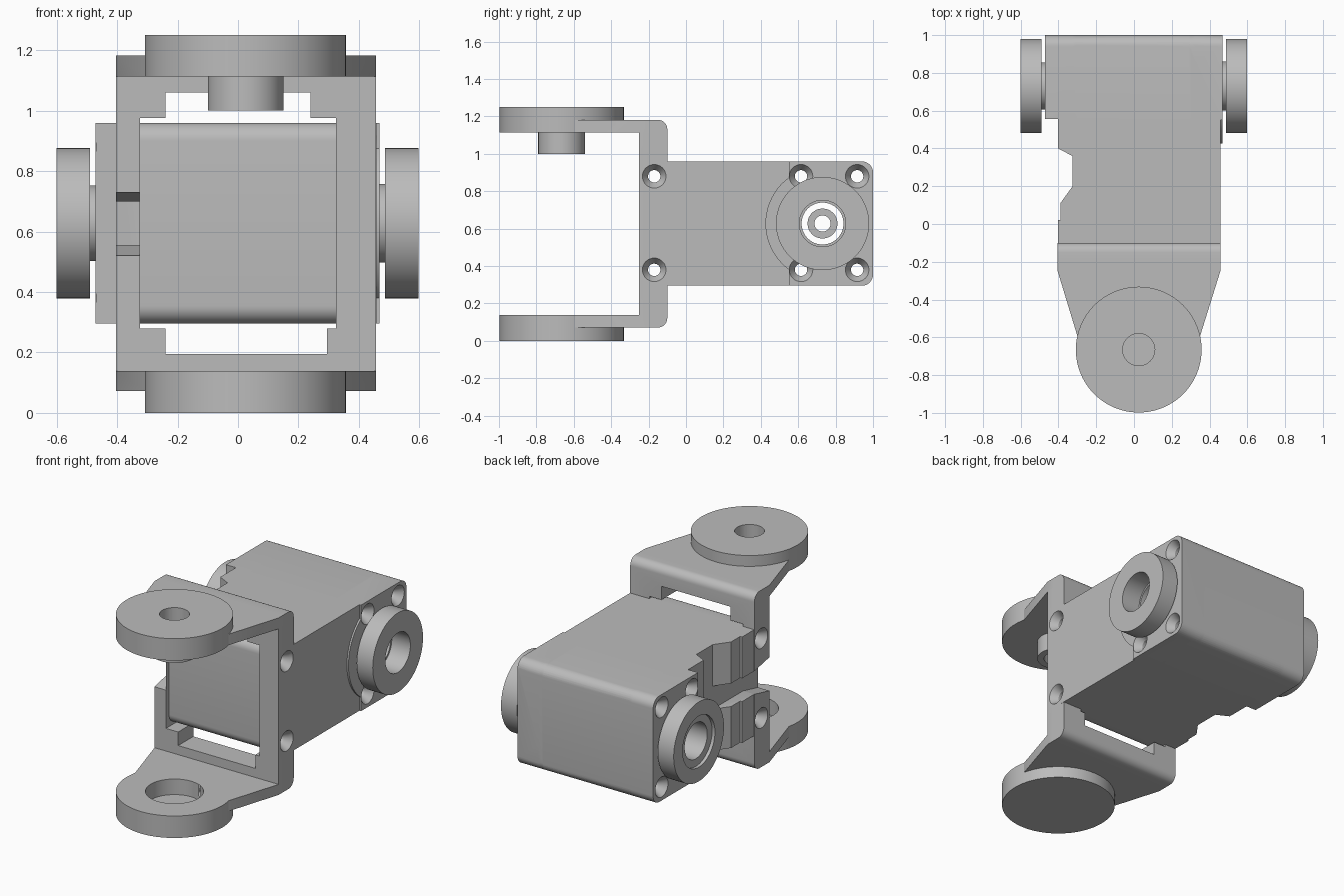
import bpy, bmesh, math
from mathutils import Matrix, Vector

if "Cube" in bpy.data.objects:
    bpy.data.objects.remove(bpy.data.objects["Cube"], do_unlink=True)

grey = bpy.data.materials.new("plain_grey")
grey.use_nodes = True
GREY = (0.5, 0.5, 0.5, 1)
grey.diffuse_color = GREY
grey.node_tree.nodes["Principled BSDF"].inputs["Base Color"].default_value = GREY


def finish(name, bm):
    bmesh.ops.recalc_face_normals(bm, faces=bm.faces)
    mesh = bpy.data.meshes.new(name)
    bm.to_mesh(mesh)
    bm.free()
    mesh.materials.append(grey)
    ob = bpy.data.objects.new(name, mesh)
    bpy.context.collection.objects.link(ob)
    return ob


def prism(name, pts, axis, lo, hi):
    """Extrude a 2D outline along an axis."""
    place = {"x": lambda u, v, w: (w, u, v),
             "y": lambda u, v, w: (u, w, v),
             "z": lambda u, v, w: (u, v, w)}[axis]
    bm = bmesh.new()
    face = bm.faces.new([bm.verts.new(place(u, v, lo)) for u, v in pts])
    res = bmesh.ops.extrude_face_region(bm, geom=[face])
    step = Vector(place(0, 0, hi - lo))
    bmesh.ops.translate(bm, vec=step, verts=[g for g in res["geom"] if isinstance(g, bmesh.types.BMVert)])
    return finish(name, bm)


def lathe(name, profile, axis, center, steps=64):
    """Spin a closed (radius, height) outline about an x or z axis."""
    bm = bmesh.new()
    rings = []
    for r, h in profile:
        if r == 0:
            rings.append([bm.verts.new((0, 0, h))] * steps)
        else:
            angles = [2 * math.pi * i / steps for i in range(steps)]
            rings.append([bm.verts.new((r * math.cos(a), r * math.sin(a), h)) for a in angles])
    for a, b in zip(rings, rings[1:] + rings[:1]):
        for i in range(steps):
            j = (i + 1) % steps
            corners = list(dict.fromkeys([a[i], a[j], b[j], b[i]]))
            if len(corners) > 2:
                bm.faces.new(corners)
    if axis == "x":
        bmesh.ops.transform(bm, matrix=Matrix.Rotation(math.pi / 2, 4, "Y"), verts=bm.verts)
    bmesh.ops.translate(bm, vec=center, verts=bm.verts)
    return finish(name, bm)


def arc(u, v, r, a0, a1, n=8):
    angles = [math.radians(a0 + (a1 - a0) * i / n) for i in range(n + 1)]
    return [(u + r * math.cos(a), v + r * math.sin(a)) for a in angles]


def combine(ob, other, op, keep=False):
    mod = ob.modifiers.new(op, "BOOLEAN")
    mod.operation, mod.solver, mod.object = op, "EXACT", other
    bpy.context.view_layer.objects.active = ob
    bpy.ops.object.modifier_apply(modifier=mod.name)
    if not keep:
        bpy.data.objects.remove(other, do_unlink=True)


def rounded_back(y0, y1, z0, z1, r):
    """Side outline with both back corners rounded."""
    return [(y0, z0)] + arc(y1 - r, z0 + r, r, -90, 0) + arc(y1 - r, z1 - r, r, 0, 90) + [(y0, z1)]


BOT, TOP = 0.295, 0.96
MID = (BOT + TOP) / 2
AXLE_Y = 0.73
PIVOT = (0.025, -0.665)

# Motor body: central block with rounded front and back edges
R = 0.06
core = (arc(-0.22 + R, TOP - R, R, 90, 180) + arc(-0.22 + R, BOT + R, R, 180, 270)
        + rounded_back(0, 1, BOT, TOP, R)[1:-1])
body = prism("motor_body", core, "x", -0.325, 0.325)

# Right side panel and rear cheeks
combine(body, prism("panel", rounded_back(-0.12, 1, BOT, TOP, R), "x", 0.3, 0.458), "UNION")
bulge = arc(AXLE_Y, MID, 0.305, 126, 234, 20)
cheek = rounded_back(0.55, 1, BOT, TOP, R) + bulge
combine(body, prism("cheek_a", cheek, "x", 0.29, 0.469), "UNION")
combine(body, prism("cheek_b", rounded_back(0.555, 1, BOT, TOP, R), "x", -0.472, -0.3), "UNION")

# Left side ribs with the cable notch between them
front_rib = [(-0.31, -0.12), (-0.403, -0.12), (-0.403, 0.02), (-0.39, 0.02),
             (-0.39, 0.11), (-0.325, 0.2), (-0.31, 0.2)]
rear_rib = [(-0.31, 0.36), (-0.325, 0.36), (-0.403, 0.4), (-0.403, 0.58), (-0.31, 0.58)]
for rib in (front_rib, rear_rib):
    combine(body, prism("rib", rib, "z", BOT, TOP), "UNION")

# Bracket upright with a stepped window
z0, z1 = 0.072, 1.182
bracket = prism("bracket", rounded_back(-0.25, -0.1, z0, z1, 0.05), "x", -0.404, 0.457)
window = [(-0.24, 0.195), (0.295, 0.195), (0.295, 0.28), (0.325, 0.28), (0.325, 0.975), (0.24, 0.975),
          (0.24, 1.06), (-0.24, 1.06), (-0.24, 0.975), (-0.325, 0.975), (-0.325, 0.28), (-0.24, 0.28)]
combine(bracket, prism("window", window, "y", -0.4, 0.1), "DIFFERENCE")

# Bracket arms, tapering to round pivots
arm = [(0.457, -0.2), (-0.404, -0.2), (-0.404, -0.25)] + arc(*PIVOT, 0.325, 170, 370, 32) + [(0.457, -0.25)]
for lo, hi in ((z0, 0.138), (1.113, z1)):
    combine(bracket, prism("arm", arm, "z", lo, hi), "UNION")
place = (*PIVOT, 0)
top_disc = [(0, 1.0), (0.125, 1.0), (0.125, 1.113), (0.333, 1.113), (0.333, 1.25), (0, 1.25)]
combine(bracket, lathe("disc", top_disc, "z", place, 96), "UNION")
combine(bracket, lathe("disc", [(0, 0), (0.333, 0), (0.333, 0.138), (0, 0.138)], "z", place, 96), "UNION")
for r, lo, hi in ((0.085, 0.9, 1.4), (0.165, 0.04, 0.3)):
    combine(bracket, lathe("hole", [(0, lo), (r, lo), (r, hi), (0, hi)], "z", place), "DIFFERENCE")

# Cable slot, narrowing towards the back
slot = [(-0.3, 0.52), (-0.25, 0.52), (-0.1, 0.555), (0.25, 0.555),
        (0.25, 0.70), (-0.1, 0.70), (-0.25, 0.73), (-0.3, 0.73)]
cutter = prism("slot", slot, "x", -0.6, -0.3251)
combine(bracket, cutter, "DIFFERENCE", keep=True)
combine(body, cutter, "DIFFERENCE")

# Countersunk screw holes
for y, left, right in ((-0.17, -0.404, 0.457), (0.615, -0.472, 0.469), (0.915, -0.472, 0.469)):
    for z in (0.38, 0.88):
        bore, rim, deep = 0.033, 0.063, 0.045
        outline = [(0, left - 0.02), (rim, left - 0.02), (rim, left), (bore, left + deep),
                   (bore, right - deep), (rim, right), (rim, right + 0.02), (0, right + 0.02)]
        screw = lathe("screw_hole", outline, "x", (0, y, z), 32)
        combine(body, screw, "DIFFERENCE", keep=True)
        combine(bracket, screw, "DIFFERENCE")

# Axle bore through the body
axle = (0, AXLE_Y, MID)
combine(body, lathe("bore", [(0, -0.7), (0.112, -0.7), (0.112, 0.7), (0, 0.7)], "x", axle), "DIFFERENCE")

# Side wheels with hubs, and the sleeve inside the bore
right_wheel = lathe("left_wheel", [(0.124, 0.469), (0.13, 0.469), (0.13, 0.487), (0.249, 0.487),
                                   (0.249, 0.598), (0.124, 0.598)], "x", axle, 96)
left_wheel = lathe("right_wheel", [(0.112, -0.472), (0.125, -0.472), (0.125, -0.49), (0.249, -0.49),
                                   (0.249, -0.6), (0.16, -0.6), (0.16, -0.58), (0.112, -0.58)], "x", axle, 96)
sleeve = lathe("shaft_sleeve", [(0.043, -0.1), (0.08, -0.1), (0.08, 0.1), (0.043, 0.1)], "x", axle)

# Smooth the curved faces, keep edges crisp
bpy.ops.object.select_all(action="DESELECT")
for ob in (body, bracket, right_wheel, left_wheel, sleeve):
    ob.select_set(True)
bpy.context.view_layer.objects.active = body
bpy.ops.object.shade_smooth_by_angle(angle=math.radians(30))
